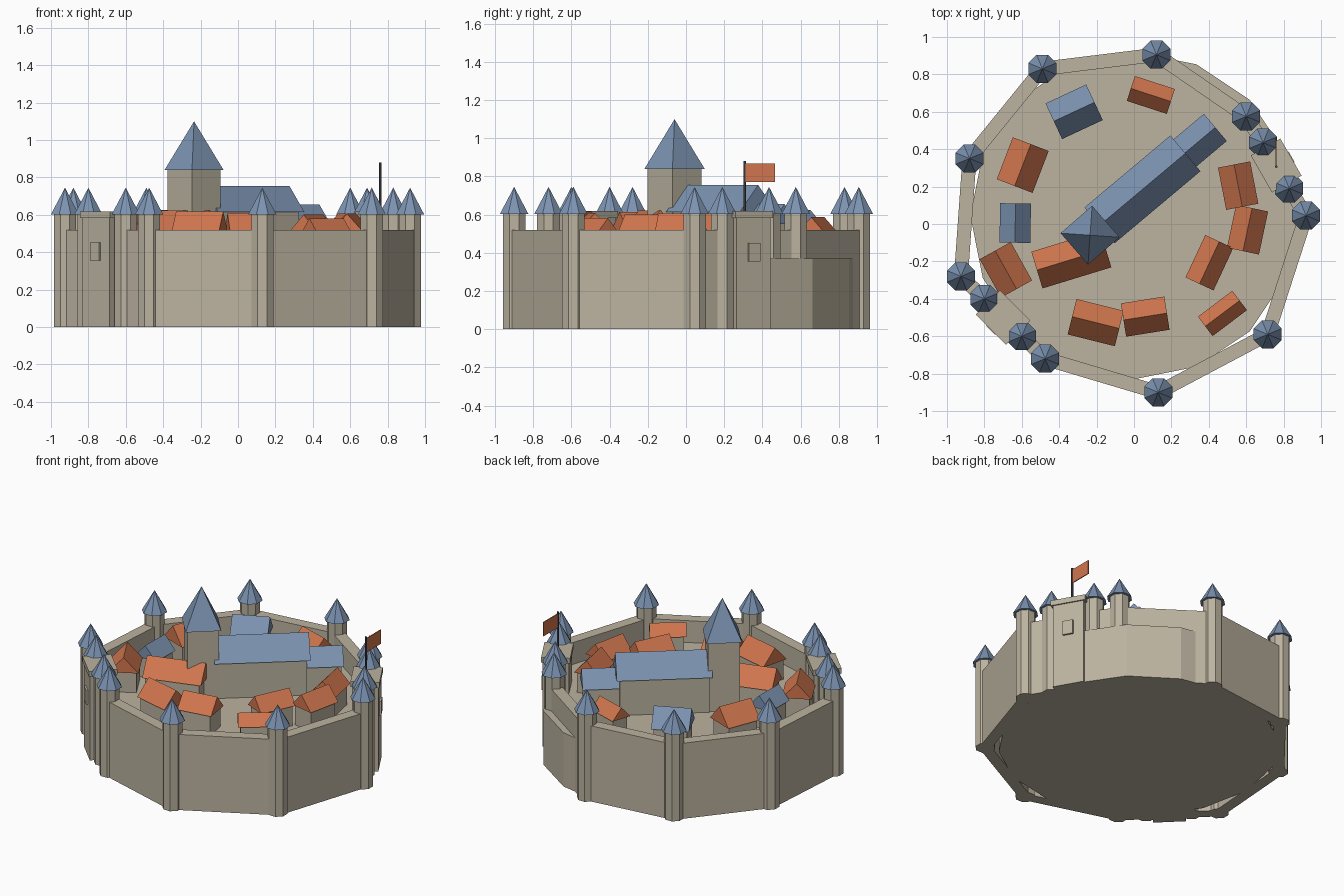
import bpy
import bmesh
from math import atan2, cos, sin, pi, radians, hypot
from mathutils import Matrix, Vector

old = bpy.data.objects.get("Cube")
if old:
    bpy.data.objects.remove(old)


def make_material(name, rgb):
    linear = [((c / 255 + 0.055) / 1.055) ** 2.4 for c in rgb] + [1.0]
    mat = bpy.data.materials.new(name)
    mat.use_nodes = True
    mat.diffuse_color = linear
    bsdf = mat.node_tree.nodes["Principled BSDF"]
    bsdf.inputs["Base Color"].default_value = linear
    bsdf.inputs["Roughness"].default_value = 0.9
    return mat


STONE = make_material("stone", (188, 179, 160))
SLATE = make_material("blue slate", (124, 147, 177))
TILE = make_material("orange tile", (209, 118, 78))
IRON = make_material("dark iron", (72, 72, 76))

GROUND = 0.37
WALL_TOP = 0.52


def finish(name, bm, mat, x, y, z, angle=0.0):
    bmesh.ops.recalc_face_normals(bm, faces=bm.faces)
    mesh = bpy.data.meshes.new(name)
    bm.to_mesh(mesh)
    bm.free()
    mesh.materials.append(mat)
    obj = bpy.data.objects.new(name, mesh)
    obj.location = (x, y, z)
    obj.rotation_euler.z = angle
    bpy.context.collection.objects.link(obj)
    return obj


def box(name, mat, x, y, z0, z1, length, width, angle=0.0):
    bm = bmesh.new()
    bmesh.ops.create_cube(bm, size=1, matrix=Matrix.Diagonal((length, width, z1 - z0, 1)))
    return finish(name, bm, mat, x, y, (z0 + z1) / 2, angle)


def cone(name, mat, x, y, z0, z1, sides, r0, r1, angle=0.0):
    bm = bmesh.new()
    bmesh.ops.create_cone(bm, cap_ends=True, segments=sides,
                          radius1=r0, radius2=r1, depth=z1 - z0)
    bmesh.ops.remove_doubles(bm, verts=bm.verts, dist=1e-5)
    return finish(name, bm, mat, x, y, (z0 + z1) / 2, angle)


def gable_roof(name, mat, x, y, eave, ridge, length, width, angle):
    # Triangular prism with its ridge along local x
    bm = bmesh.new()
    profile = ((-width / 2, 0), (width / 2, 0), (0, ridge - eave))
    ends = [[bm.verts.new((sx * length / 2, py, pz)) for py, pz in profile] for sx in (-1, 1)]
    for end in ends:
        bm.faces.new(end)
    for i in range(3):
        j = (i + 1) % 3
        bm.faces.new((ends[0][i], ends[0][j], ends[1][j], ends[1][i]))
    return finish(name, bm, mat, x, y, eave, angle)


def building(name, mat, x, y, eave, ridge, length, width, degrees, overhang=0.03):
    angle = radians(degrees)
    box(name + "_walls", STONE, x, y, GROUND - 0.02, eave + 0.002,
        length - overhang, width - overhang, angle)
    gable_roof(name + "_roof", mat, x, y, eave, ridge, length, width, angle)


# Raised ground inside the walls
cone("ground", STONE, 0, 0.045, 0, GROUND, 16, 0.875, 0.875)

# Ring of wall towers, in order around the town
towers = [(-0.49, 0.83), (0.12, 0.905), (0.60, 0.575), (0.69, 0.435), (0.83, 0.19),
          (0.92, 0.045), (0.715, -0.59), (0.13, -0.90), (-0.475, -0.72),
          (-0.60, -0.60), (-0.80, -0.40), (-0.925, -0.28), (-0.88, 0.35)]
for i, (x, y) in enumerate(towers):
    cone(f"tower_{i}", STONE, x, y, 0, 0.605, 8, 0.064, 0.064, pi / 8)
    cone(f"tower_roof_{i}", SLATE, x, y, 0.603, 0.745, 8, 0.081, 0, pi / 8)


def gatehouse(name, x, y, angle):
    # Local x runs along the wall, local -y points out of the town
    out = Vector((sin(angle), -cos(angle)))
    box(name + "_body", STONE, x, y, 0, 0.582, 0.205, 0.165, angle)
    box(name + "_parapet", STONE, x, y, 0.582, 0.618, 0.228, 0.182, angle)
    wx, wy = Vector((x, y)) + out * 0.085
    box(name + "_window", STONE, wx, wy, 0.355, 0.452, 0.068, 0.02, angle)


# Curtain walls, with gatehouses at the two gate gaps
gates = {3: "east_gate", 9: "west_gate"}
for i, (x0, y0) in enumerate(towers):
    x1, y1 = towers[(i + 1) % len(towers)]
    mx, my = (x0 + x1) / 2, (y0 + y1) / 2
    angle = atan2(y1 - y0, x1 - x0)
    if i in gates:
        gatehouse(gates[i], mx, my, angle + pi)
    box(f"wall_{i}", STONE, mx, my, 0, WALL_TOP, hypot(x1 - x0, y1 - y0), 0.075, angle)

# Town houses: x, y, length, width, degrees, roof material
houses = [
    (-0.32, 0.60, 0.24, 0.21, 25, SLATE),
    (0.09, 0.69, 0.225, 0.14, -18, TILE),
    (-0.595, 0.315, 0.24, 0.205, 69, TILE),
    (-0.635, 0.005, 0.21, 0.165, 89, SLATE),
    (-0.685, -0.245, 0.235, 0.19, -61, TILE),
    (-0.335, -0.19, 0.385, 0.205, 17, TILE),
    (-0.205, -0.527, 0.26, 0.195, -14, TILE),
    (0.06, -0.495, 0.235, 0.18, 9, TILE),
    (0.473, -0.478, 0.23, 0.13, 37, TILE),
    (0.403, -0.207, 0.25, 0.165, 65, TILE),
    (0.607, -0.03, 0.235, 0.175, 78, TILE),
    (0.557, 0.205, 0.23, 0.175, 101, TILE),
]
for i, (x, y, length, width, degrees, mat) in enumerate(houses):
    building(f"house_{i}", mat, x, y, 0.51, 0.51 + 0.55 * width, length, width, degrees)

# Great hall with its lower wing
building("great_hall", SLATE, 0.045, 0.185, 0.615, 0.755, 0.60, 0.25, 40, 0.04)
building("hall_wing", SLATE, 0.32, 0.42, 0.55, 0.655, 0.30, 0.19, 40)

# Keep with pyramid roof
keep = (-0.235, -0.06)
box("keep", STONE, *keep, GROUND - 0.02, 0.842, 0.2, 0.2, radians(41))
cone("keep_roof", SLATE, *keep, 0.84, 1.10, 4, 0.158, 0, radians(41 + 45))

# Flag on the east gate
cone("flag_pole", IRON, 0.76, 0.307, 0.60, 0.88, 6, 0.007, 0.007)
box("flag", TILE, 0.76, 0.387, 0.772, 0.868, 0.006, 0.156)
